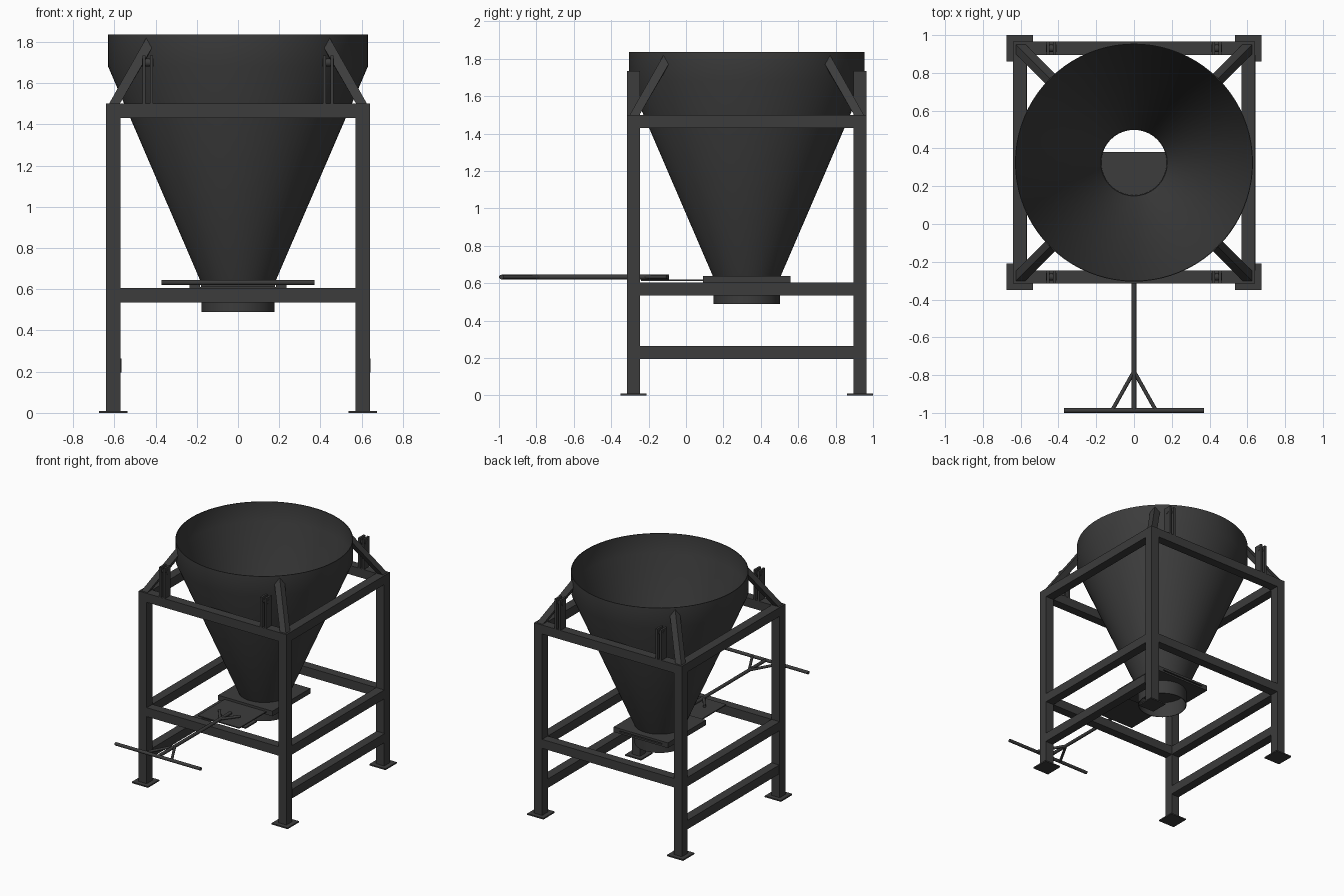
import bpy, bmesh, math
from mathutils import Vector

if "Cube" in bpy.data.objects:
    bpy.data.objects.remove(bpy.data.objects["Cube"])

CY = 0.325          # centre of frame and hopper in y
mat = bpy.data.materials.new("dark_steel")
mat.diffuse_color = (0.045, 0.045, 0.045, 1)
mat.use_nodes = True
mat.node_tree.nodes["Principled BSDF"].inputs["Base Color"].default_value = mat.diffuse_color


def add_mesh(name, verts, faces):
    me = bpy.data.meshes.new(name)
    me.from_pydata(verts, [], faces)
    bm = bmesh.new()
    bm.from_mesh(me)
    bmesh.ops.recalc_face_normals(bm, faces=bm.faces)
    bm.to_mesh(me)
    bm.free()
    ob = bpy.data.objects.new(name, me)
    bpy.context.collection.objects.link(ob)
    me.materials.append(mat)
    return ob


def box(name, x, y, z):
    v = [(a, b, c) for a in x for b in y for c in z]
    f = [(0, 1, 3, 2), (4, 6, 7, 5), (0, 4, 5, 1), (2, 3, 7, 6), (0, 2, 6, 4), (1, 5, 7, 3)]
    return add_mesh(name, v, f)


def smooth(ob):
    bpy.ops.object.select_all(action='DESELECT')
    ob.select_set(True)
    bpy.context.view_layer.objects.active = ob
    bpy.ops.object.shade_smooth_by_angle(angle=math.radians(30))


def rod(name, a, b, r, n=16):
    a, b = Vector(a), Vector(b)
    bpy.ops.mesh.primitive_cylinder_add(vertices=n, radius=r, depth=(b - a).length, location=(a + b) / 2)
    ob = bpy.context.object
    ob.rotation_euler = (b - a).to_track_quat('Z', 'Y').to_euler()
    ob.name = name
    ob.data.materials.append(mat)
    smooth(ob)
    return ob


def revolve(name, profile, n=80):
    # closed (r, z) profile spun about the hopper axis
    m = len(profile)
    v = [(r * math.cos(2 * math.pi * i / n), CY + r * math.sin(2 * math.pi * i / n), z)
         for i in range(n) for r, z in profile]
    f = [(i * m + j, ((i + 1) % n) * m + j, ((i + 1) % n) * m + (j + 1) % m, i * m + (j + 1) % m)
         for i in range(n) for j in range(m)]
    ob = add_mesh(name, v, f)
    smooth(ob)
    return ob


def span(c, h):
    return (c - h, c + h)


# legs, foot plates and corner braces
R, O, T = 0.605, 0.64, 0.07
for sx in (-1, 1):
    for sy in (-1, 1):
        x, y = sx * R, CY + sy * R
        box("leg", span(x, T / 2), span(y, T / 2), (0.008, 1.43))
        box("foot_plate", span(x, 0.07), span(y, 0.07), (0, 0.01))
        # diamond-section brace, cut flat on the frame and upright at the hopper wall
        k = math.sqrt(0.5)
        def pt(r, t, z):
            return (sx * (r + t) * k, CY + sy * (r - t) * k, z)
        base = [pt(0.889, 0, 1.495), pt(0.852, 0.037, 1.495), pt(0.816, 0, 1.495), pt(0.852, -0.037, 1.495)]
        top = [pt(0.629, 0, 1.82), pt(0.627, 0.037, 1.772), pt(0.625, 0, 1.724), pt(0.627, -0.037, 1.772)]
        faces = [(0, 1, 2, 3), (4, 5, 6, 7)] + [(i, (i + 1) % 4, 4 + (i + 1) % 4, 4 + i) for i in range(4)]
        add_mesh("corner_brace", base + top, faces)
        # twin-plate lug with pin on the front and back rails
        bx = sx * 0.438
        for s in (-1, 1):
            box("lug_plate", span(bx + s * 0.018, 0.008), span(y, 0.035), (1.495, 1.735))
        rod("lug_pin", (bx - 0.028, y, 1.70), (bx + 0.028, y, 1.70), 0.02)

# rails
inner = O - T
for s in (-1, 1):
    yc = CY + s * R
    box("top_cross_rail", (-O, O), span(yc, T / 2), (1.43, 1.5))
    box("top_side_rail", span(s * R, T / 2), span(CY, inner), (1.43, 1.5))
    box("middle_cross_rail", (-inner, inner), span(yc, T / 2), (0.535, 0.605))
    box("middle_side_rail", span(s * R, T / 2), span(CY, inner), (0.535, 0.605))
    box("lower_side_rail", span(s * R + 0.004, T / 2), span(CY, inner), (0.195, 0.265))

# hopper shell and outlet spout
revolve("hopper", [(0.63, 1.835), (0.63, 1.68), (0.178, 0.63), (0.173, 0.63), (0.625, 1.682), (0.625, 1.835)])
revolve("outlet_spout", [(0.178, 0.49), (0.178, 0.61), (0.173, 0.61), (0.173, 0.49)])

# flange plates with the outlet bored through
cutter = rod("bore_cutter", (0, CY, 0.4), (0, CY, 0.8), 0.174, 80)
cutter.hide_render = True
cutter.hide_viewport = True
for name, hx, z in (("upper_flange", 0.235, (0.62, 0.638)), ("lower_flange", 0.235, (0.598, 0.612))):
    fl = box(name, span(0, hx), span(CY, 0.235), z)
    mod = fl.modifiers.new("bore", 'BOOLEAN')
    mod.object = cutter
    mod.operation = 'DIFFERENCE'
    mod.solver = 'EXACT'
for s in (-1, 1):
    box("gate_guide", span(s * 0.21, 0.025), span(CY, 0.235), (0.612, 0.62))

# slide gate with its pull handle
box("slide_gate", (-0.18, 0.18), (-0.24, 0.38), (0.612, 0.62))
zh, r = 0.633, 0.0125
rod("handle_shaft", (0, -0.985, zh), (0, -0.09, zh), r)
rod("handle_grip", (-0.37, -0.987, zh), (0.37, -0.987, zh), r)
for s in (-1, 1):
    rod("handle_brace", (0, -0.78, zh), (s * 0.115, -0.985, zh), 0.01)
    rod("gate_brace", (0, -0.22, zh), (s * 0.09, -0.10, zh), 0.01)
